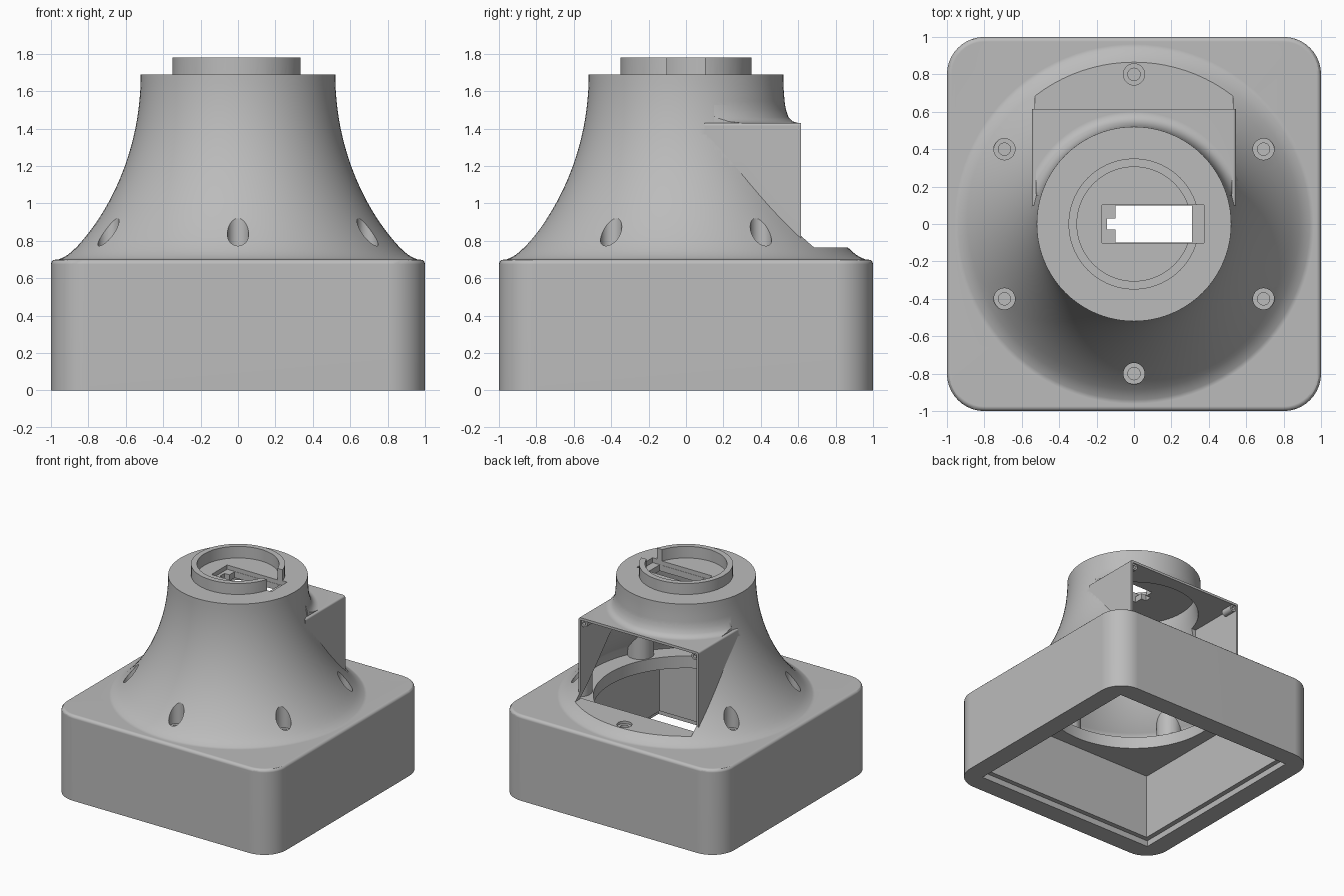
import bpy, bmesh, math
from mathutils import Vector, Matrix

cube = bpy.data.objects.get("Cube")
if cube:
    bpy.data.objects.remove(cube, do_unlink=True)

grey = bpy.data.materials.new("plain_grey")
grey.use_nodes = True
grey.diffuse_color = (0.5, 0.5, 0.5, 1)
grey.node_tree.nodes["Principled BSDF"].inputs["Base Color"].default_value = (0.5, 0.5, 0.5, 1)


def finish(name, bm):
    bmesh.ops.recalc_face_normals(bm, faces=bm.faces)
    mesh = bpy.data.meshes.new(name)
    bm.to_mesh(mesh)
    bm.free()
    mesh.materials.append(grey)
    obj = bpy.data.objects.new(name, mesh)
    bpy.context.collection.objects.link(obj)
    return obj


def box_mesh(lo, hi):
    lo, hi = Vector(lo), Vector(hi)
    bm = bmesh.new()
    size = Matrix.Diagonal((*(hi - lo), 1))
    bmesh.ops.create_cube(bm, size=1, matrix=Matrix.Translation((lo + hi) / 2) @ size)
    return bm


def box(name, lo, hi):
    return finish(name, box_mesh(lo, hi))


def bevel(bm, test, width, segments):
    edges = [e for e in bm.edges if test(*[v.co for v in e.verts])]
    bmesh.ops.bevel(bm, geom=edges, offset=width, segments=segments, profile=0.5,
                    affect='EDGES', clamp_overlap=False)


def cylinder(name, x, y, z0, z1, radius, segments=32):
    bm = bmesh.new()
    bmesh.ops.create_cone(bm, cap_ends=True, segments=segments, radius1=radius, radius2=radius,
                          depth=z1 - z0, matrix=Matrix.Translation((x, y, (z0 + z1) / 2)))
    return finish(name, bm)


def revolve(name, profile, steps=96):
    # Profile starts and ends on the axis, so the result is a closed solid
    bm = bmesh.new()
    verts = [bm.verts.new((r, 0, z)) for r, z in profile]
    edges = [bm.edges.new(pair) for pair in zip(verts, verts[1:])]
    bmesh.ops.spin(bm, geom=verts + edges, cent=(0, 0, 0), axis=(0, 0, 1),
                   angle=math.tau, steps=steps, use_duplicate=False)
    bmesh.ops.remove_doubles(bm, verts=bm.verts, dist=1e-4)
    return finish(name, bm)


def combine(target, tool, operation):
    mod = target.modifiers.new("combine", 'BOOLEAN')
    mod.operation, mod.object, mod.solver = operation, tool, 'EXACT'
    bpy.ops.object.select_all(action='DESELECT')
    bpy.context.view_layer.objects.active = target
    target.select_set(True)
    bpy.ops.object.modifier_apply(modifier=mod.name)
    bpy.data.objects.remove(tool, do_unlink=True)


def flare_curve(inset, steps=24):
    # Cubic curve from the neck down to the foot
    a, b, c, d = [Vector(p) for p in ((0.52, 1.69), (0.52, 1.3), (0.675, 0.97), (0.86, 0.77))]
    points = []
    for i in range(steps + 1):
        t = i / steps
        s = 1 - t
        p = a * s**3 + b * 3 * s * s * t + c * 3 * s * t * t + d * t**3
        points.append((p.x - inset, p.y))
    return points


# Square base with rounded corners and softened top edge
bm = box_mesh((-1, -1, 0), (1, 1, 0.7))
bevel(bm, lambda a, b: abs(a.z - b.z) > 0.5, 0.2, 10)
bevel(bm, lambda a, b: min(a.z, b.z) > 0.69, 0.025, 3)
body = finish("housing", bm)

# Flared bell
foot = [(0.885, 0.746), (0.91, 0.725), (0.94, 0.708), (0.965, 0.699), (0.965, 0.62), (0, 0.62)]
combine(body, revolve("bell", [(0, 1.69)] + flare_curve(0) + foot), 'UNION')

# Rear hood
bm = box_mesh((-0.545, 0.1, 0.66), (0.545, 0.615, 1.43))
bevel(bm, lambda a, b: min(a.z, b.z) > 1.4 and abs(a.y - b.y) > 0.3, 0.015, 3)
combine(body, bm and finish("hood", bm), 'UNION')

# Fillet between hood roof and neck
fillet = revolve("fillet", [(0, 1.56), (0.522, 1.56), (0.535, 1.5), (0.548, 1.46),
                            (0.572, 1.438), (0.605, 1.429), (0.605, 1.415), (0, 1.415)])
combine(fillet, box("fillet_limit", (-0.525, 0.15, 1.3), (0.525, 0.612, 1.7)), 'INTERSECT')
combine(body, fillet, 'UNION')

# Raised collar on the neck
combine(body, cylinder("collar", 0, 0, 1.65, 1.78, 0.35, 72), 'UNION')
combine(body, cylinder("collar_bore", 0, 0, 1.685, 1.9, 0.305, 72), 'DIFFERENCE')

# Inner hollow: bell, window, less the screw posts and window sill
inner = [p for p in flare_curve(0.045) if p[1] < 1.58]
hollow = revolve("hollow", [(0, 1.6), (inner[0][0], 1.6)] + inner +
                 [(0.835, 0.7), (0.69, 0.7), (0.69, 0.55), (0, 0.55)])
combine(hollow, box("window", (-0.528, 0.12, 0.755), (0.528, 1.15, 1.41)), 'UNION')
combine(hollow, box("sill", (-0.535, 0.605, 0.5), (0.535, 1.3, 0.765)), 'DIFFERENCE')
spots = [(0.8 * math.sin(i * math.tau / 6), 0.8 * math.cos(i * math.tau / 6)) for i in range(6)]
for x, y in spots[1:]:
    combine(hollow, cylinder("post", x, y, 0.5, 1.3, 0.1), 'DIFFERENCE')
combine(body, hollow, 'DIFFERENCE')

# Underside cavity with a stepped rim
combine(body, box("cavity", (-0.8, -0.8, -0.1), (0.8, 0.8, 0.6)), 'DIFFERENCE')
combine(body, box("rim_step", (-0.84, -0.84, -0.1), (0.84, 0.84, 0.05)), 'DIFFERENCE')

# Counterbored screw holes
for x, y in spots:
    combine(body, cylinder("counterbore", x, y, 0.745, 1.3, 0.057), 'DIFFERENCE')
    combine(body, cylinder("pilot", x, y, 0.66, 1.0, 0.033), 'DIFFERENCE')

# Slot in the neck: shallow recess, through opening, key notch
for name, lo, hi in (("recess", (-0.17, -0.102, 1.65), (0.375, 0.102, 1.9)),
                     ("opening", (-0.1, -0.1, 1.5), (0.31, 0.1, 1.85)),
                     ("notch", (-0.145, -0.03, 1.5), (0, 0.03, 1.8))):
    combine(body, box(name, lo, hi), 'DIFFERENCE')

# Small screw lugs in the upper window corners
parts = [body]
for name, side in (("left_lug", 1), ("right_lug", -1)):
    lug = cylinder(name, 0, 0, 0, 0.1, 0.03, 20)
    combine(lug, cylinder("lug_hole", 0, 0, 0.03, 0.2, 0.014, 16), 'DIFFERENCE')
    lug.data.transform(Matrix.Translation((side * 0.503, 0.505, 1.385)) @
                       Matrix.Rotation(-math.pi / 2, 4, 'X'))
    parts.append(lug)

# Smooth shading with crisp edges
for part in parts:
    bpy.ops.object.select_all(action='DESELECT')
    bpy.context.view_layer.objects.active = part
    part.select_set(True)
    bpy.ops.object.shade_smooth_by_angle(angle=math.radians(30))
    weighted = part.modifiers.new("weighted_normals", 'WEIGHTED_NORMAL')
    weighted.keep_sharp = True
